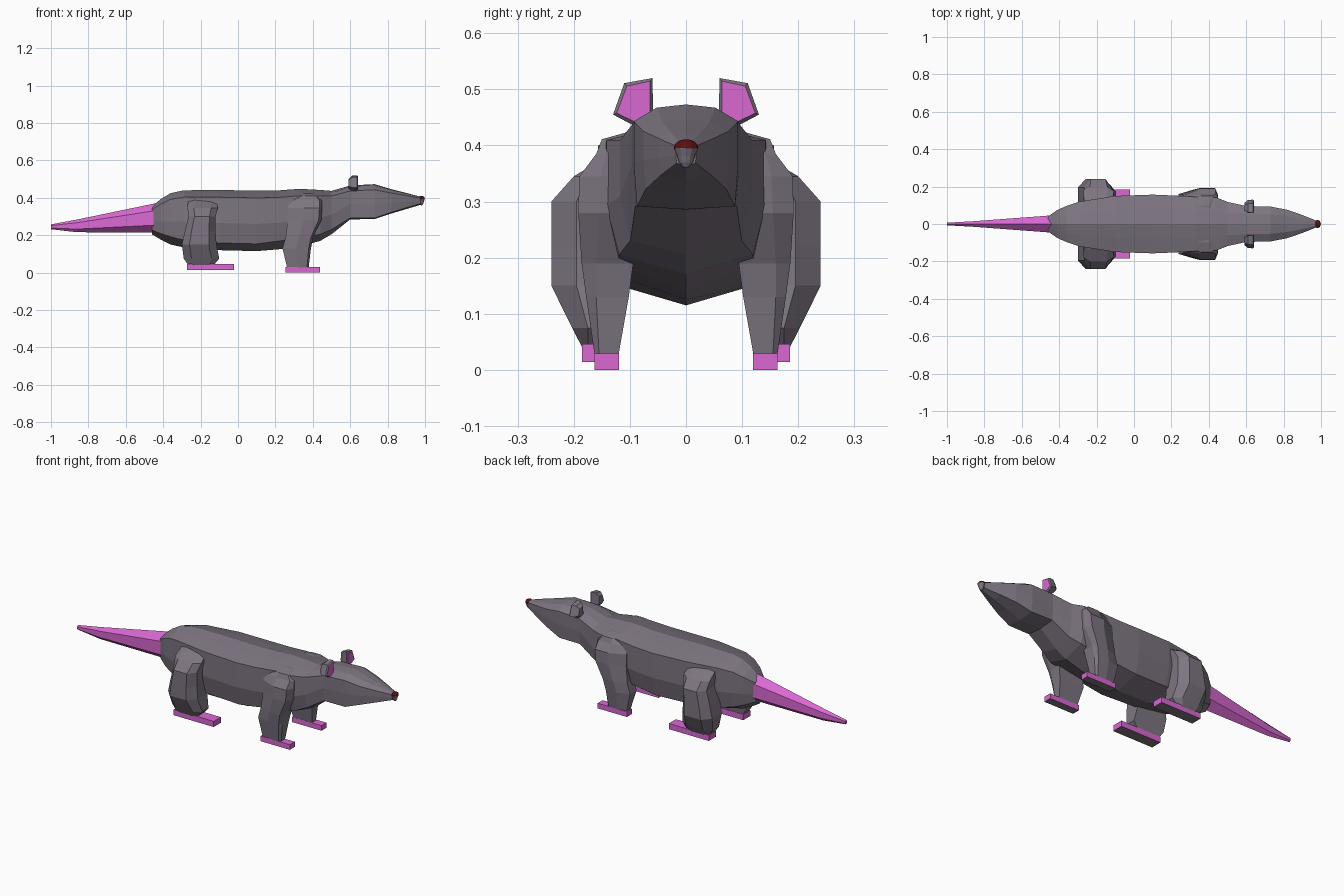
import bpy, bmesh, math
from mathutils import Vector

if "Cube" in bpy.data.objects:
    bpy.data.objects.remove(bpy.data.objects["Cube"])


def material(name, rgb):
    m = bpy.data.materials.new(name)
    m.diffuse_color = (*rgb, 1)
    m.use_nodes = True
    m.node_tree.nodes["Principled BSDF"].inputs["Base Color"].default_value = m.diffuse_color
    return m


GREY = material("grey fur", (0.205, 0.178, 0.218))
PINK = material("pink skin", (0.70, 0.14, 0.65))
RED = material("dark red", (0.10, 0.005, 0.005))


def finish(bm, name, mats, rule=None, mirror=False):
    bmesh.ops.remove_doubles(bm, verts=bm.verts, dist=1e-5)
    bmesh.ops.recalc_face_normals(bm, faces=bm.faces)
    bm.normal_update()
    if rule:
        for f in bm.faces:
            f.material_index = rule(f)
    me = bpy.data.meshes.new(name)
    bm.to_mesh(me)
    bm.free()
    for m in mats:
        me.materials.append(m)
    ob = bpy.data.objects.new(name, me)
    bpy.context.collection.objects.link(ob)
    if mirror:
        mod = ob.modifiers.new("mirror", 'MIRROR')
        mod.use_axis = (False, True, False)
    return ob


def loft(rings):
    """Skin a list of equal-length closed rings and cap both ends."""
    bm = bmesh.new()
    vr = [[bm.verts.new(p) for p in r] for r in rings]
    n = len(vr[0])
    for a, b in zip(vr, vr[1:]):
        for i in range(n):
            j = (i + 1) % n
            bm.faces.new((a[i], a[j], b[j], b[i]))
    bm.faces.new(vr[0])
    bm.faces.new(vr[-1])
    return bm


# body and head: x, bottom, top, half width, height fraction of the lower edge
def body_ring(x, zb, zt, w, low):
    head = x > .55
    lw = .94 if head else .84
    upper = (.56, .97) if head else (.5, .945)
    half = [(0, 1), upper, (1, .84 if head else .88), (1, .45), (lw, low), (0, 0)]
    pts = half + [(-y, z) for y, z in half[-2:0:-1]]
    return [(x, y * w, zb + z * (zt - zb)) for y, z in pts]


stations = [
    (-0.46, .205, .355, .040, .15),
    (-0.41, .175, .395, .075, .15),
    (-0.36, .150, .425, .097, .15),
    (-0.29, .135, .440, .120, .13),
    (-0.10, .120, .442, .150, .12),
    (0.10, .115, .438, .157, .12),
    (0.22, .125, .440, .152, .14),
    (0.33, .140, .448, .145, .15),
    (0.44, .170, .442, .142, .13),
    (0.50, .205, .437, .118, .11),
    (0.60, .285, .466, .096, .04),
    (0.73, .286, .473, .093, .03),
    (0.82, .316, .446, .076, .05),
    (0.90, .340, .426, .048, .08),
    (0.975, .362, .406, .018, .15),
]
finish(loft([body_ring(*s) for s in stations]), "body_and_head", [GREY])


# tail: tapering hexagonal prism with a ridge on top
def tail_ring(x, z, ry, rz):
    return [(x, ry * math.sin(i * math.pi / 3), z + rz * math.cos(i * math.pi / 3))
            for i in range(6)]


finish(loft([tail_ring(-0.42, .295, .055, .080),
             tail_ring(-0.86, .250, .017, .034),
             tail_ring(-1.00, .245, .008, .013)]), "tail", [PINK])


# legs: z, back x, front x, inner y, shoulder y, outer y; chamfers back and front
def leg_ring(r, c0, c1):
    z, x0, x1, y0, ym, y1 = r
    d = x1 - x0
    return [(x0, y0, z), (x0, ym, z), (x0 + c0 * d, y1, z),
            (x1 - c1 * d, y1, z), (x1, ym, z), (x1, y0, z)]


hind = [
    (.040, -.265, -.130, .125, .175, .185),
    (.075, -.290, -.100, .120, .175, .203),
    (.150, -.300, -.115, .110, .195, .240),
    (.220, -.285, -.120, .100, .195, .240),
    (.300, -.265, -.120, .100, .195, .240),
    (.345, -.270, -.108, .090, .175, .200),
    (.376, -.268, -.110, .070, .130, .148),
    (.400, -.260, -.115, .050, .090, .110),
]
finish(loft([leg_ring(r, .22, .22) for r in hind]), "hind_legs", [GREY], mirror=True)

fore = [
    (.028, .262, .378, .120, .155, .163),
    (.130, .238, .390, .102, .160, .178),
    (.190, .255, .402, .094, .160, .186),
    (.280, .265, .445, .090, .155, .192),
    (.345, .265, .450, .090, .152, .190),
    (.385, .270, .449, .080, .142, .160),
    (.411, .290, .430, .060, .115, .150),
    (.425, .300, .410, .040, .080, .100),
]
finish(loft([leg_ring(r, .48, .08) for r in fore]), "front_legs", [GREY], mirror=True)


# feet: pink slabs with grey soles
def slab(x0, x1, y0, y1, z0, z1):
    def ring(z):
        return [(x0, y0, z), (x1, y0, z), (x1, y1, z), (x0, y1, z)]
    return loft([ring(z0), ring(z1)])


def sole(f):
    return 1 if f.normal.z < -0.5 else 0


finish(slab(-.272, -.022, .122, .185, .014, .046), "hind_feet", [PINK, GREY], sole, True)
finish(slab(.255, .438, .119, .163, 0, .029), "front_feet", [PINK, GREY], sole, True)

# ears: cupped plates, rounded behind, whose inset front face is pink
outline = [(.060, .520), (.110, .511), (.130, .455), (.094, .436), (.058, .445)]


def ear_ring(x, s):
    return [(x, .09 + s * (y - .09), .472 + s * (z - .472)) for y, z in outline]


bm = loft([ear_ring(.592, .6), ear_ring(.610, .97), ear_ring(.636, 1)])
bm.normal_update()
front = [f for f in bm.faces if f.calc_center_median().x > .63]
bmesh.ops.inset_region(bm, faces=front, thickness=.007, depth=-.006)
front = set(front)
for f in bm.faces:
    f.material_index = 1 if f in front else 0
finish(bm, "ears", [GREY, PINK], mirror=True)

# nose: small faceted ball, dark red dome above, narrow grey lip beneath
bm = bmesh.new()
bmesh.ops.create_uvsphere(bm, u_segments=12, v_segments=8, radius=1)
for v in bm.verts:
    x, y, z = v.co
    up = z > -.01
    v.co = Vector((.981 + x * (.018 if up else .014),
                   y * (.022 if up else .017),
                   .395 + z * (.016 if up else .036)))
finish(bm, "nose", [RED, GREY],
       lambda f: 1 if f.calc_center_median().z < .394 else 0)
